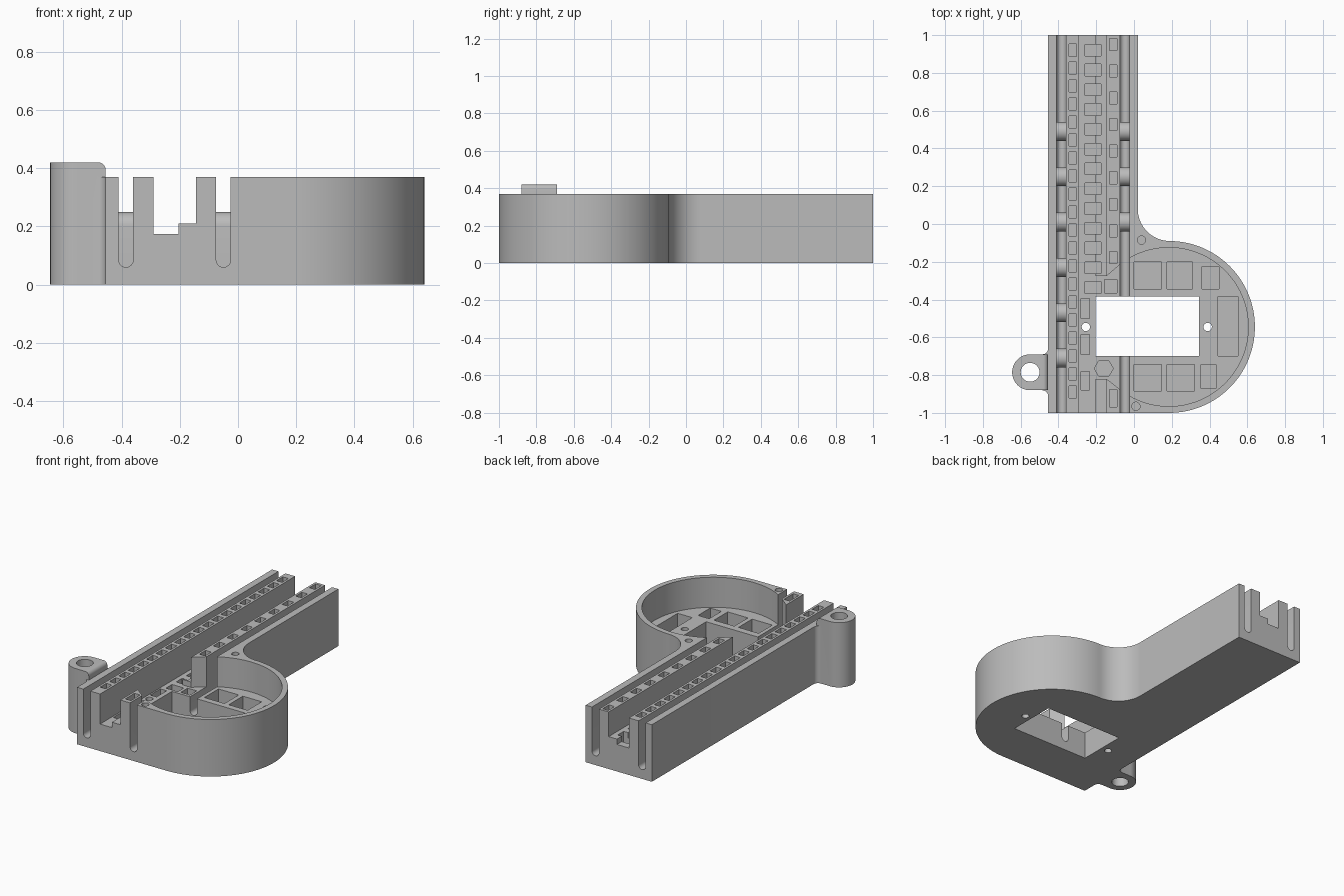
import bpy, bmesh
from math import sin, cos, pi, radians
from mathutils import Vector

cube = bpy.data.objects.get("Cube")
if cube:
    bpy.data.objects.remove(cube, do_unlink=True)

grey = bpy.data.materials.new("plastic_grey")
grey.use_nodes = True
color = (0.5, 0.5, 0.5, 1)
grey.diffuse_color = color
grey.node_tree.nodes["Principled BSDF"].inputs["Base Color"].default_value = color

TOP, FLOOR, STEP, DEEP = 0.37, 0.175, 0.21, 0.06
ABOVE = 0.6


def arc(cx, cy, r, start, end, n=16):
    angles = [radians(start + (end - start) * i / n) for i in range(n + 1)]
    return [(cx + r * cos(a), cy + r * sin(a)) for a in angles]


def prism(bm, pts, lo, hi, axis="z"):
    """Extrude a 2D outline along one axis."""
    place = {"z": lambda a, b, t: (a, b, t),
             "y": lambda a, b, t: (a, t, b),
             "x": lambda a, b, t: (t, a, b)}[axis]
    face = bm.faces.new([bm.verts.new(place(a, b, lo)) for a, b in pts])
    ext = bmesh.ops.extrude_face_region(bm, geom=[face])["geom"]
    move = Vector(place(0, 0, hi - lo))
    bmesh.ops.translate(bm, vec=move, verts=[v for v in ext if isinstance(v, bmesh.types.BMVert)])


def box(bm, x0, x1, y0, y1, z0, z1):
    prism(bm, [(x0, y0), (x1, y0), (x1, y1), (x0, y1)], z0, z1)


def disc(bm, x, y, r, z0, z1, n=32):
    prism(bm, arc(x, y, r, 0, 360 - 360 / n, n - 1), z0, z1)


def finish(bm, name):
    bmesh.ops.recalc_face_normals(bm, faces=bm.faces)
    mesh = bpy.data.meshes.new(name)
    bm.to_mesh(mesh)
    bm.free()
    mesh.materials.append(grey)
    obj = bpy.data.objects.new(name, mesh)
    bpy.context.collection.objects.link(obj)
    return obj


def combine(target, bm, operation="DIFFERENCE"):
    """Apply a boolean with the given solid, then discard it."""
    helper = finish(bm, "helper")
    helper.hide_render = True
    mod = target.modifiers.new("cut", "BOOLEAN")
    mod.operation, mod.solver, mod.object = operation, "EXACT", helper
    bpy.context.view_layer.update()
    result = target.evaluated_get(bpy.context.evaluated_depsgraph_get())
    mesh = bpy.data.meshes.new_from_object(result)
    target.modifiers.clear()
    target.data = mesh
    bpy.data.objects.remove(helper, do_unlink=True)


# Body: long rail joined to a round housing by a concave fillet
cx, cy = 0.185, -0.545
outline = [(-0.455, -1)] + arc(cx, cy, 0.455, -90, 90, 64)
outline += arc(0.19, 0.08, 0.17, -90, -180, 20)
outline += [(0.02, 1), (-0.455, 1)]
outline += arc(-0.485, -0.66, 0.03, 0, -90, 6) + arc(-0.485, -0.91, 0.03, 90, 0, 6)
bm = bmesh.new()
prism(bm, outline, 0, TOP)
body = finish(bm, "rail_and_housing")

# Mounting ear with a rounded inner top edge
bm = bmesh.new()
prism(bm, [(-0.455, -0.88), (-0.455, -0.69)] + arc(-0.55, -0.785, 0.095, 90, 270, 32), 0, 0.42)
edge = [e for e in bm.edges if all(v.co.x > -0.46 and v.co.z > 0.4 for v in e.verts)]
bmesh.ops.bevel(bm, geom=edge, offset=0.025, segments=6, profile=0.5, affect="EDGES")
combine(body, bm, "UNION")

# Central channel: lower lane and raised lane
for x0, x1, z in ((-0.29, -0.205, FLOOR), (-0.22, -0.145, STEP)):
    bm = bmesh.new()
    box(bm, x0, x1, -1.1, 1.1, z, ABOVE)
    combine(body, bm)

# Round cavity opening into the channel
bm = bmesh.new()
cavity = arc(cx, cy, 0.42, -120.8, 120.8, 72)
cavity += [(-0.075, -0.215), (-0.145, -0.275), (-0.25, -0.275)]
cavity += [(-0.25, -0.82), (-0.145, -0.82), (-0.075, -0.875)]
prism(bm, cavity, FLOOR, ABOVE)
combine(body, bm)

# Narrow round-bottomed slots along the rail
SLOTS = (-0.385, -0.05)
bm = bmesh.new()
for x in SLOTS:
    prism(bm, [(x + 0.025, ABOVE), (x - 0.025, ABOVE)] + arc(x, DEEP + 0.025, 0.025, 180, 360, 12),
          -1.1, 1.1, "y")
combine(body, bm)

# Rows of pockets in the ridges and the channel
bm = bmesh.new()
for x, half, first, pitch, count, size in ((-0.325, 0.02, 0.92, 0.0952, 20, 0.032),
                                           (-0.2175, 0.0425, 0.92, 0.1047, 13, 0.031),
                                           (-0.11, 0.02, 0.95, 0.141, 9, 0.032)):
    for i in range(count):
        y = first - i * pitch
        box(bm, x - half, x + half, y - size, y + size, DEEP, ABOVE)
box(bm, -0.13, -0.09, -0.97, -0.875, DEEP, ABOVE)
# Pockets in the cavity floor
for x0, x1, y0, y1 in ((0, 0.145, -0.345, -0.2), (0.175, 0.31, -0.345, -0.2),
                       (0.36, 0.45, -0.345, -0.225), (0.445, 0.55, -0.7, -0.385),
                       (0, 0.145, -0.885, -0.745), (0.175, 0.32, -0.885, -0.745),
                       (0.355, 0.435, -0.87, -0.745), (-0.155, -0.09, -0.365, -0.295),
                       (-0.28, -0.235, -0.5, -0.395), (-0.28, -0.235, -0.69, -0.585),
                       (-0.28, -0.235, -0.88, -0.78)):
    box(bm, x0, x1, y0, y1, DEEP, ABOVE)
# Hexagonal nut recess
disc(bm, -0.16, -0.765, 0.05, DEEP, ABOVE, 6)
combine(body, bm)

# Window, screw holes and ear bore
bm = bmesh.new()
box(bm, -0.205, 0.345, -0.7, -0.385, -0.1, ABOVE)
for x, y, r, z in ((-0.255, cy, 0.022, -0.1), (0.39, cy, 0.022, -0.1),
                   (0.04, -0.085, 0.022, DEEP), (0.01, -0.965, 0.022, DEEP),
                   (-0.55, -0.785, 0.05, -0.1)):
    disc(bm, x, y, r, z, ABOVE)
combine(body, bm)

# Rounded bridges across the slots
bm = bmesh.new()
for x, count in zip(SLOTS, (6, 3)):
    for i in range(count):
        y = 0.49 - 0.24 * i
        prism(bm, [(y - 0.05, DEEP), (y + 0.05, DEEP)] + arc(y, 0.2, 0.05, 0, 180, 16),
              x - 0.026, x + 0.026, "x")
bridges = finish(bm, "slot_bridges")

# Smooth the curved walls, keep corners sharp
bpy.ops.object.select_all(action="DESELECT")
for obj in (body, bridges):
    obj.select_set(True)
bpy.context.view_layer.objects.active = body
bpy.ops.object.shade_smooth_by_angle(angle=radians(30))
